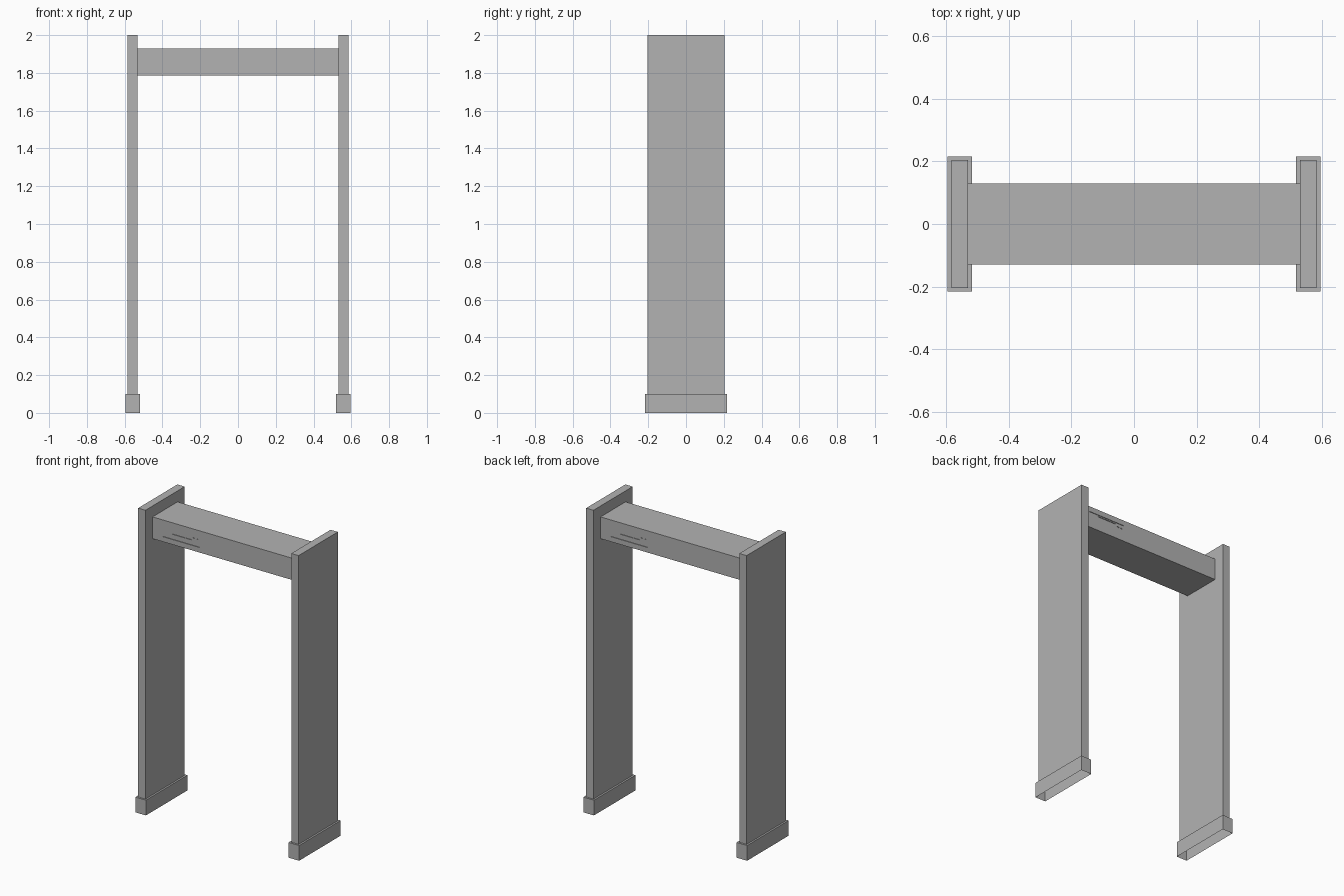
import bpy, bmesh
from mathutils import Vector

if "Cube" in bpy.data.objects:
    bpy.data.objects.remove(bpy.data.objects["Cube"], do_unlink=True)

grey = bpy.data.materials.new("light_grey")
grey.use_nodes = True
colour = (0.448, 0.448, 0.448, 1)
grey.diffuse_color = colour
grey.node_tree.nodes["Principled BSDF"].inputs["Base Color"].default_value = colour


def box(name, low, high, open_bottom=False):
    """Box between two corners, optionally without its underside."""
    low, high = Vector(low), Vector(high)
    bm = bmesh.new()
    bmesh.ops.create_cube(bm, size=1)
    for v in bm.verts:
        v.co = (low + high) / 2 + v.co * (high - low)
    if open_bottom:
        under = [f for f in bm.faces if f.normal.z < -0.5]
        bmesh.ops.delete(bm, geom=under, context='FACES_ONLY')
    mesh = bpy.data.meshes.new(name)
    bm.to_mesh(mesh)
    bm.free()
    mesh.materials.append(grey)
    obj = bpy.data.objects.new(name, mesh)
    bpy.context.collection.objects.link(obj)
    return obj


def carve(target, cutter):
    """Subtract the cutter from the target, then discard it."""
    cutter.hide_render = True
    mod = target.modifiers.new("recess", 'BOOLEAN')
    mod.operation = 'DIFFERENCE'
    mod.solver = 'EXACT'
    mod.object = cutter
    bpy.context.view_layer.objects.active = target
    bpy.ops.object.modifier_apply(modifier=mod.name)
    bpy.data.objects.remove(cutter, do_unlink=True)


# Side panels standing in hollow feet
for side, s in (("left", 1), ("right", -1)):
    def span(a, b):
        return min(s * a, s * b), max(s * a, s * b)
    x0, x1 = span(0.531, 0.584)
    box(side + "_panel", (x0, -0.204, 0.1), (x1, 0.204, 2), True)
    x0, x1 = span(0.519, 0.596)
    box(side + "_foot", (x0, -0.216, 0), (x1, 0.216, 0.1), True)

# Overhead beam
DEPTH = 0.13
beam = box("overhead_beam", (-0.531, -DEPTH, 1.785), (0.531, DEPTH, 1.928))

# Control recess, screen and indicator slots: x range, z range, depth
recesses = [
    (-0.46, -0.19, 1.818, 1.893, 0.004),
    (-0.39, -0.25, 1.85, 1.885, 0.008),
    (-0.24, -0.225, 1.865, 1.871, 0.008),
    (-0.215, -0.20, 1.865, 1.871, 0.008),
]
for s in (1, -1):
    for a, b, z0, z1, d in recesses:
        xs = sorted((s * a, s * b))
        ys = sorted((-s * (DEPTH - d), -s * (DEPTH + 0.02)))
        carve(beam, box("recess_cutter", (xs[0], ys[0], z0), (xs[1], ys[1], z1)))
